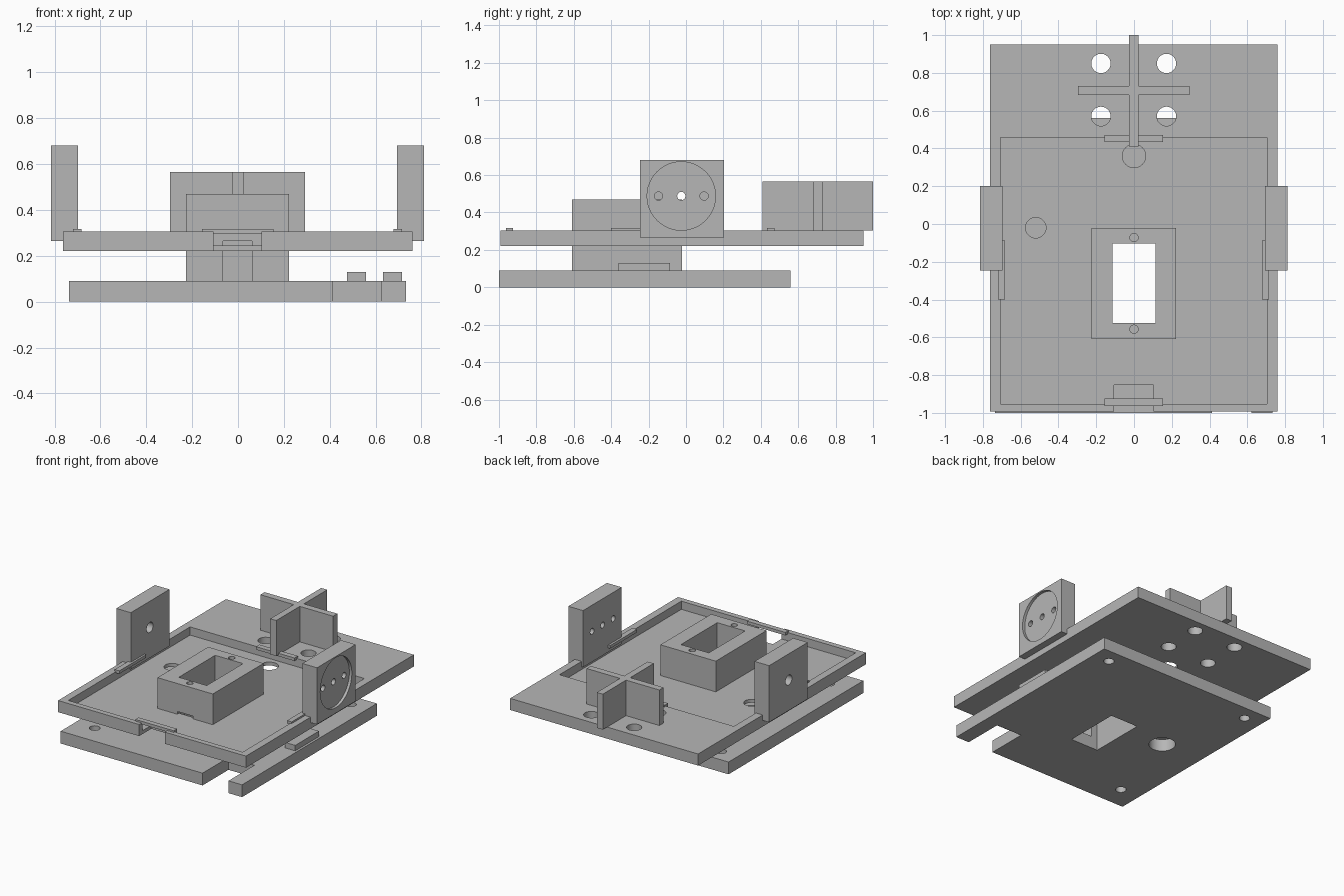
import bpy
import bmesh
import math
from mathutils import Matrix, Vector

if "Cube" in bpy.data.objects:
    bpy.data.objects.remove(bpy.data.objects["Cube"])

grey = bpy.data.materials.new("matte_grey")
grey.diffuse_color = (0.47, 0.47, 0.47, 1)
grey.use_nodes = True
grey.node_tree.nodes["Principled BSDF"].inputs["Base Color"].default_value = grey.diffuse_color


def finish(name, bm):
    mesh = bpy.data.meshes.new(name)
    bm.to_mesh(mesh)
    bm.free()
    obj = bpy.data.objects.new(name, mesh)
    bpy.context.collection.objects.link(obj)
    mesh.materials.append(grey)
    return obj


def box(name, x0, x1, y0, y1, z0, z1):
    bm = bmesh.new()
    bmesh.ops.create_cube(bm, size=1)
    centre = Vector(((x0 + x1) / 2, (y0 + y1) / 2, (z0 + z1) / 2))
    for v in bm.verts:
        v.co = Vector((v.co.x * (x1 - x0), v.co.y * (y1 - y0), v.co.z * (z1 - z0))) + centre
    return finish(name, bm)


def rod(centre, radius, length, axis="Z"):
    bm = bmesh.new()
    turn = Matrix.Rotation(math.pi / 2, 4, "Y") if axis == "X" else Matrix.Identity(4)
    bmesh.ops.create_cone(bm, cap_ends=True, segments=48, radius1=radius, radius2=radius,
                          depth=length, matrix=Matrix.Translation(centre) @ turn)
    return finish("hole_cutter", bm)


def cut(obj, cutters):
    """Subtract every cutter, bake the result and remove the cutters."""
    for c in cutters:
        mod = obj.modifiers.new("cut", "BOOLEAN")
        mod.operation = "DIFFERENCE"
        mod.solver = "EXACT"
        mod.object = c
    bpy.context.view_layer.update()
    deps = bpy.context.evaluated_depsgraph_get()
    mesh = bpy.data.meshes.new_from_object(obj.evaluated_get(deps))
    obj.modifiers.clear()
    obj.data = mesh
    for c in cutters:
        bpy.data.objects.remove(c)
    bpy.ops.object.select_all(action="DESELECT")
    obj.select_set(True)
    bpy.context.view_layer.objects.active = obj
    bpy.ops.object.shade_smooth_by_angle(angle=math.radians(30))


def cutter(*b):
    return box("box_cutter", *b)


# Bottom plate: front slot, motor opening, cable hole with channel, screw holes
base = box("bottom_plate", -0.737, 0.733, -1.0, 0.56, 0, 0.09)
cut(base, [cutter(0.413, 0.623, -1.1, -0.70, -0.1, 0.2),
           cutter(-0.113, 0.113, -0.523, -0.103, -0.1, 0.2),
           rod((-0.40, -0.18, 0.05), 0.09, 0.4)]
    + [rod((x, y, 0.05), 0.036, 0.4) for x, y in ((0.6, 0.45), (-0.6, 0.45), (-0.58, -0.83))])

# Raised ribs on the bottom plate
for i, x in enumerate((0.475, 0.633)):
    box(f"base_rib_{i + 1}", x, x + 0.083, -0.36, -0.085, 0.085, 0.13)

# Upper tray: sunken floor, front opening, round holes, motor opening
tray = box("upper_tray", -0.763, 0.76, -0.993, 0.95, 0.22, 0.305)
cut(tray, [cutter(-0.708, 0.705, -0.953, 0.457, 0.245, 0.4),
           cutter(-0.106, 0.102, -1.1, -0.853, 0.1, 0.5),
           cutter(-0.2, 0.2, -0.59, -0.045, 0.1, 0.5),
           rod((0, 0.36, 0.26), 0.062, 0.4),
           rod((-0.52, -0.02, 0.26), 0.054, 0.4)]
    + [rod((x, y, 0.26), 0.051, 0.4) for x in (-0.175, 0.172) for y in (0.57, 0.85)])

# Thin strips around the tray rim
box("front_strip", -0.157, 0.154, -0.963, -0.925, 0.295, 0.317)
box("back_strip", -0.157, 0.154, 0.433, 0.472, 0.295, 0.317)
box("left_strip", -0.72, -0.682, -0.4, -0.088, 0.295, 0.317)
box("right_strip", 0.677, 0.715, -0.4, -0.088, 0.295, 0.317)

# Motor housing: through pocket, front cable slot, two screw holes
housing = box("motor_housing", -0.226, 0.223, -0.61, -0.022, 0.09, 0.47)
cut(housing, [cutter(-0.113, 0.113, -0.523, -0.103, 0, 0.6),
              cutter(-0.065, 0.062, -0.7, -0.45, 0, 0.265),
              rod((0, -0.072, 0.45), 0.022, 0.3),
              rod((0, -0.557, 0.45), 0.022, 0.3)])

# Left bracket: plain axle hole
left = box("left_bracket", -0.815, -0.697, -0.245, 0.202, 0.265, 0.68)
cut(left, [rod((-0.755, -0.025, 0.488), 0.037, 0.4, "X")])

# Right bracket: round outer recess and three holes
right = box("right_bracket", 0.693, 0.812, -0.245, 0.202, 0.265, 0.68)
cut(right, [rod((0.842, -0.025, 0.488), 0.183, 0.1, "X")]
    + [rod((0.75, y, 0.488), 0.022, 0.4, "X") for y in (-0.147, -0.025, 0.097)])

# Cross-shaped stand at the back
cross = box("cross_long_wall", -0.026, 0.023, 0.41, 1.0, 0.305, 0.565)
for side, x0, x1 in (("left", -0.296, -0.026), ("right", 0.023, 0.293)):
    box(f"cross_{side}_wing", x0, x1, 0.682, 0.731, 0.305, 0.565)
